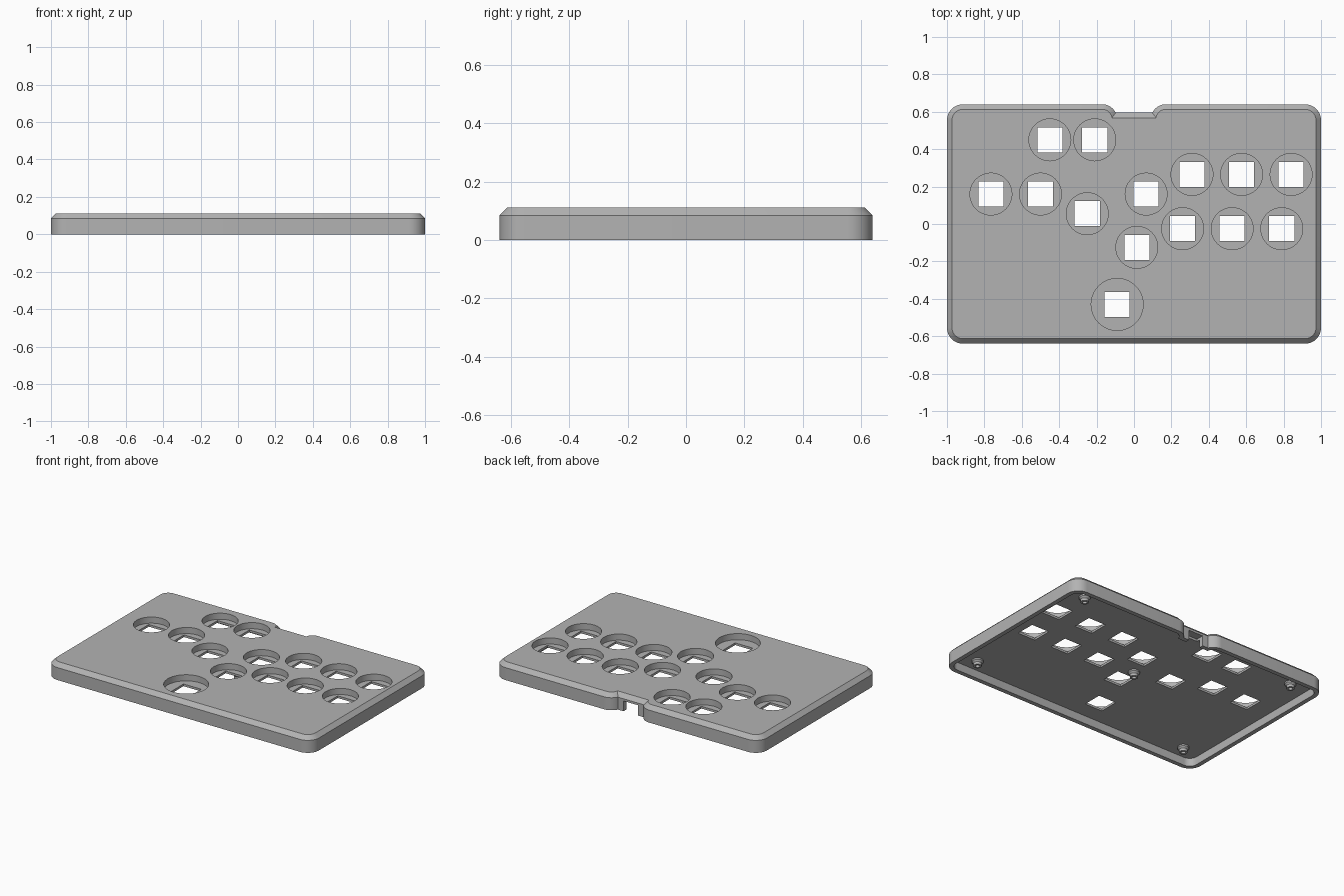
import bpy, bmesh, math
from mathutils import Matrix, Vector

cube = bpy.data.objects.get("Cube")
if cube:
    bpy.data.objects.remove(cube, do_unlink=True)

HEIGHT, CHAMFER, WALL = 0.112, 0.027, 0.03
CEILING, PLATE_TOP = 0.055, 0.07
BUTTON_R, BIG_R, SQUARE = 0.112, 0.139, 0.134

# Button centres, left cluster, right cluster, then the large thumb button
BUTTONS = [(-0.45, 0.45), (-0.21, 0.45), (-0.765, 0.16), (-0.5, 0.16),
           (-0.25, 0.055), (0.065, 0.16), (0.015, -0.125)]
BUTTONS += [(0.31 + 0.265 * i, 0.265) for i in range(3)]
BUTTONS += [(0.26 + 0.265 * i, -0.025) for i in range(3)]
THUMB = (-0.09, -0.43)

grey = bpy.data.materials.new("Case grey")
grey.use_nodes = True
grey.diffuse_color = (0.45, 0.45, 0.45, 1)
grey.node_tree.nodes["Principled BSDF"].inputs["Base Color"].default_value = grey.diffuse_color


def make_object(name, bm):
    bmesh.ops.recalc_face_normals(bm, faces=bm.faces)
    mesh = bpy.data.meshes.new(name)
    bm.to_mesh(mesh)
    bm.free()
    mesh.materials.append(grey)
    obj = bpy.data.objects.new(name, mesh)
    bpy.context.collection.objects.link(obj)
    return obj


def activate(obj):
    bpy.ops.object.select_all(action='DESELECT')
    obj.select_set(True)
    bpy.context.view_layer.objects.active = obj


def arc(cx, cy, r, start, end, steps=10):
    angles = [start + (end - start) * i / steps for i in range(steps + 1)]
    return [(cx + r * math.cos(a), cy + r * math.sin(a)) for a in angles]


def outline(inset):
    """Rounded rectangle with a notch in the back edge, offset inwards."""
    q = math.pi / 2
    r, n = 0.085 - inset, 0.08 - inset
    dip = math.asin((0.035 - inset) / n)
    pts = arc(0.915, 0.555, r, 0, q)
    pts += arc(0.17, 0.56, n, q, 2 * q - dip)
    pts += arc(-0.17, 0.56, n, dip, q)
    pts += arc(-0.915, 0.555, r, q, 2 * q)
    pts += arc(-0.915, -0.555, r, 2 * q, 3 * q)
    pts += arc(0.915, -0.555, r, 3 * q, 4 * q)
    return pts


def bridge(bm, a, b):
    for i in range(len(a)):
        j = (i + 1) % len(a)
        bm.faces.new((a[i], a[j], b[j], b[i]))


def add_box(bm, centre, size):
    mat = Matrix.Translation(centre) @ Matrix.Diagonal(Vector(size).to_4d())
    bmesh.ops.create_cube(bm, size=1, matrix=mat)


def cut(target, cutter):
    cutter.hide_render = True
    mod = target.modifiers.new("cut", 'BOOLEAN')
    mod.operation, mod.solver, mod.object = 'DIFFERENCE', 'EXACT', cutter
    activate(target)
    bpy.ops.object.modifier_apply(modifier=mod.name)
    bpy.data.objects.remove(cutter, do_unlink=True)


# Hollow shell: cavity ceiling, cavity rim, outer rim, wall top, chamfered top
bm = bmesh.new()
levels = [(WALL, CEILING), (WALL, 0), (0, 0), (0, HEIGHT - CHAMFER), (CHAMFER, HEIGHT)]
rings = [[bm.verts.new((x, y, z)) for x, y in outline(d)] for d, z in levels]
for lower, upper in zip(rings, rings[1:]):
    bridge(bm, lower, upper)
bm.faces.new(rings[0])
bm.faces.new(rings[-1])
case = make_object("case_shell", bm)

# Round button recesses
bm = bmesh.new()
for (x, y), r in [(b, BUTTON_R) for b in BUTTONS] + [(THUMB, BIG_R)]:
    bmesh.ops.create_cone(bm, cap_ends=True, segments=48, radius1=r, radius2=r, depth=0.2,
                          matrix=Matrix.Translation((x, y, PLATE_TOP + 0.1)))
cut(case, make_object("recess_cutter", bm))

# Square switch openings and the cable port in the notch
bm = bmesh.new()
for x, y in BUTTONS + [THUMB]:
    add_box(bm, (x, y, PLATE_TOP), (SQUARE, SQUARE, 0.1))
add_box(bm, (0, 0.6, 0.01), (0.11, 0.12, 0.12))
cut(case, make_object("opening_cutter", bm))
activate(case)
bpy.ops.object.shade_smooth_by_angle(angle=math.radians(30))

# Screw posts under the plate, each a tapered tube
bm = bmesh.new()
profile = [(0.036, CEILING + 0.003), (0.036, 0.045), (0.026, 0.034), (0.026, 0.016),
           (0.014, 0.016), (0.014, CEILING + 0.003)]
places = [(sx * 0.83, sy * 0.515) for sx in (-1, 1) for sy in (-1, 1)] + [(0, 0)]
for cx, cy in places:
    tube = [[bm.verts.new((x, y, z)) for x, y in arc(cx, cy, r, 0, math.tau, 24)[:-1]]
            for r, z in profile]
    for i in range(len(tube)):
        bridge(bm, tube[i - 1], tube[i])
posts = make_object("screw_posts", bm)
activate(posts)
bpy.ops.object.shade_smooth_by_angle(angle=math.radians(30))
